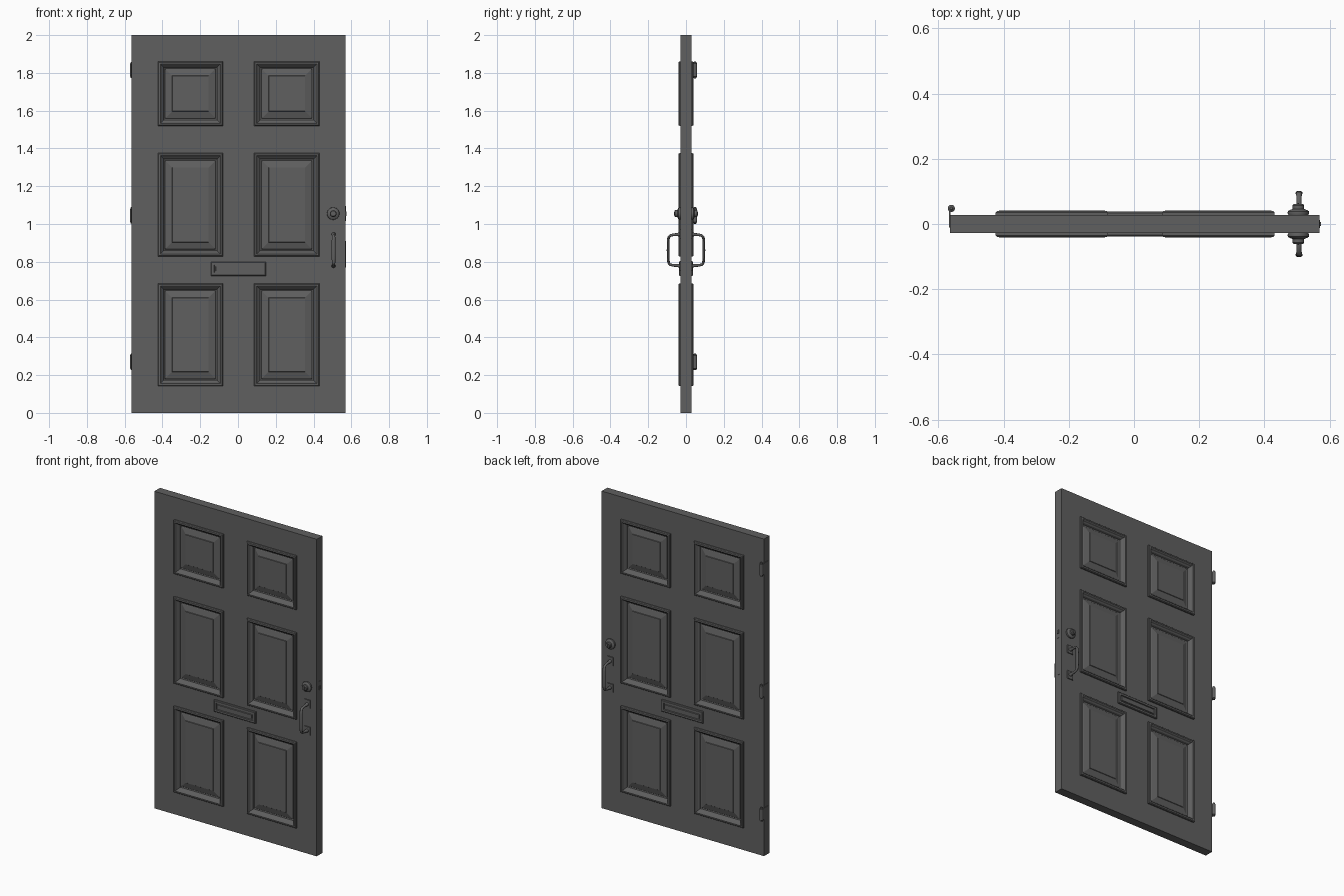
import bpy, bmesh, math
from mathutils import Vector

if "Cube" in bpy.data.objects:
    bpy.data.objects.remove(bpy.data.objects["Cube"])

paint = bpy.data.materials.new("dark_grey")
paint.diffuse_color = (0.115, 0.115, 0.115, 1)
paint.use_nodes = True
paint.node_tree.nodes["Principled BSDF"].inputs["Base Color"].default_value = paint.diffuse_color


def finish(name, bm, smooth=False):
    bmesh.ops.remove_doubles(bm, verts=bm.verts, dist=1e-5)
    bmesh.ops.recalc_face_normals(bm, faces=bm.faces)
    me = bpy.data.meshes.new(name)
    bm.to_mesh(me)
    bm.free()
    me.materials.append(paint)
    ob = bpy.data.objects.new(name, me)
    bpy.context.collection.objects.link(ob)
    if smooth:
        bpy.ops.object.select_all(action='DESELECT')
        ob.select_set(True)
        bpy.context.view_layer.objects.active = ob
        bpy.ops.object.shade_smooth_by_angle(angle=math.radians(35))
    return ob


def box(name, x0, x1, y0, y1, z0, z1):
    bm = bmesh.new()
    bmesh.ops.create_cube(bm, size=1)
    for v in bm.verts:
        v.co = Vector(((x0 + x1) / 2 + v.co.x * (x1 - x0),
                       (y0 + y1) / 2 + v.co.y * (y1 - y0),
                       (z0 + z1) / 2 + v.co.z * (z1 - z0)))
    return finish(name, bm)


def loft(name, rings, smooth=False):
    """Closed skin through a list of equal-length point rings, capped at both ends."""
    bm = bmesh.new()
    vr = [[bm.verts.new(p) for p in r] for r in rings]
    n = len(vr[0])
    for a, b in zip(vr, vr[1:]):
        for i in range(n):
            j = (i + 1) % n
            bm.faces.new((a[i], a[j], b[j], b[i]))
    bm.faces.new(vr[0])
    bm.faces.new(vr[-1][::-1])
    return finish(name, bm, smooth)


def moulded_panel(name, x0, x1, z0, z1, profile):
    """Two-sided panel: profile is (inset, depth) from the rim to the middle."""
    both = [(d, -y) for d, y in reversed(profile)] + list(profile)
    loft(name, [[(x0 + d, y, z0 + d), (x1 - d, y, z0 + d),
                 (x1 - d, y, z1 - d), (x0 + d, y, z1 - d)] for d, y in both])


def lathe(name, cx, cy, cz, profile, axis, n=24, smooth=True):
    """Turned part: profile is (radius, distance along axis)."""
    rings = []
    for r, h in profile:
        ring = []
        for i in range(n):
            a = 2 * math.pi * i / n
            c, s = r * math.cos(a), r * math.sin(a)
            ring.append((cx + c, cy + s, cz + h) if axis == 'z' else
                        (cx + c, cy + h, cz + s))
        rings.append(ring)
    loft(name, rings, smooth)


T = 0.028                                   # half thickness of the door
XL, XR = -0.564, 0.569                      # door edges
PL, PR = -0.424, 0.431                      # inner edges of the stiles
ML, MR = -0.08, 0.086                       # centre mullion
ROWS = [(0.142, 0.685), (0.828, 1.375), (1.52, 1.86)]

# stiles and rails
box("left_stile", XL, PL, -T, T, 0, 2)
box("right_stile", PR, XR, -T, T, 0, 2)
edges = [0] + [z for row in ROWS for z in row] + [2]
for k in range(0, len(edges), 2):
    box(f"rail_{k // 2}", PL, PR, -T + 0.0005, T - 0.0005, edges[k], edges[k + 1])

# raised panels with moulded frames, and the mullions between them
PANEL = [(0, 0.035), (0.004, 0.04), (0.013, 0.041), (0.018, 0.037), (0.021, 0.029),
         (0.027, 0.024), (0.031, 0.013), (0.038, 0.011), (0.041, 0.014),
         (0.075, 0.024), (0.077, 0.027)]
for k, (z0, z1) in enumerate(ROWS):
    box(f"mullion_{k}", ML, MR, -T + 0.0005, T - 0.0005, z0, z1)
    moulded_panel(f"left_panel_{k}", PL, ML, z0, z1, PANEL)
    moulded_panel(f"right_panel_{k}", MR, PR, z0, z1, PANEL)

# letter slot with flap
moulded_panel("letter_slot", -0.143, 0.147, 0.726, 0.8,
              [(0, 0.034), (0.004, 0.038), (0.016, 0.038), (0.018, 0.032),
               (0.024, 0.032), (0.026, 0.036)])

# lock and pull handle on both sides
HX, LZ = 0.506, 1.055
for s, side in ((-1, "front"), (1, "back")):
    prof = [(0.03, T - 0.002), (0.033, 0.034), (0.032, 0.039), (0.026, 0.043),
            (0.018, 0.046), (0.018, 0.057), (0.014, 0.062), (0.003, 0.062)]
    lathe(f"{side}_lock", HX - 0.002, 0, LZ, [(r, s * h) for r, h in prof], 'y')
    box(f"{side}_keyway", HX - 0.004, HX, *sorted((s * 0.06, s * 0.064)), LZ - 0.009, LZ + 0.009)

    # grip swept along a bowed path: (y, z, half width, half depth)
    half = [(0.026, 0.085, 0.013, 0.012), (0.042, 0.082, 0.009, 0.009),
            (0.065, 0.081, 0.008, 0.007), (0.082, 0.078, 0.008, 0.007),
            (0.092, 0.068, 0.009, 0.007), (0.094, 0.045, 0.010, 0.007)]
    path = half + [(0.095, 0, 0.011, 0.007)] + [(y, -z, w, d) for y, z, w, d in reversed(half)]
    rings = []
    for i, (y, z, w, d) in enumerate(path):
        a, b = path[max(i - 1, 0)], path[min(i + 1, len(path) - 1)]
        t = Vector((0, b[0] - a[0], b[1] - a[1])).normalized()
        nrm = Vector((0, -t.z, t.y))
        ring = []
        for k in range(12):
            ang = 2 * math.pi * k / 12
            p = Vector((HX + w * math.cos(ang), y, 0.862 + z)) + nrm * d * math.sin(ang)
            ring.append((p.x, s * p.y, p.z))
        rings.append(ring)
    loft(f"{side}_pull_handle", rings, True)
    for zc, end in ((0.947, "top"), (0.777, "bottom")):
        box(f"{side}_{end}_handle_plate", HX - 0.02, HX + 0.02,
            *sorted((s * (T - 0.002), s * 0.034)), zc - 0.026, zc + 0.026)

# latch plates on the closing edge
box("bolt_plate", XR - 0.002, XR + 0.0015, -0.012, 0.012, LZ - 0.04, LZ + 0.04)
box("bolt", XR, XR + 0.005, -0.006, 0.006, LZ - 0.012, LZ + 0.012)
box("latch_plate", XR - 0.002, XR + 0.0015, -0.012, 0.012, 0.77, 0.91)

# hinges on the other edge
for k, z in enumerate((0.27, 1.045, 1.815)):
    box(f"hinge_leaf_{k}", XL - 0.003, XL + 0.002, -0.01, 0.05, z - 0.035, z + 0.035)
    lathe(f"hinge_barrel_{k}", XL + 0.004, 0.048, z,
          [(0.004, -0.044), (0.008, -0.041), (0.008, -0.037), (0.011, -0.035),
           (0.011, 0.035), (0.008, 0.037), (0.008, 0.041), (0.004, 0.045)], 'z', 16)
